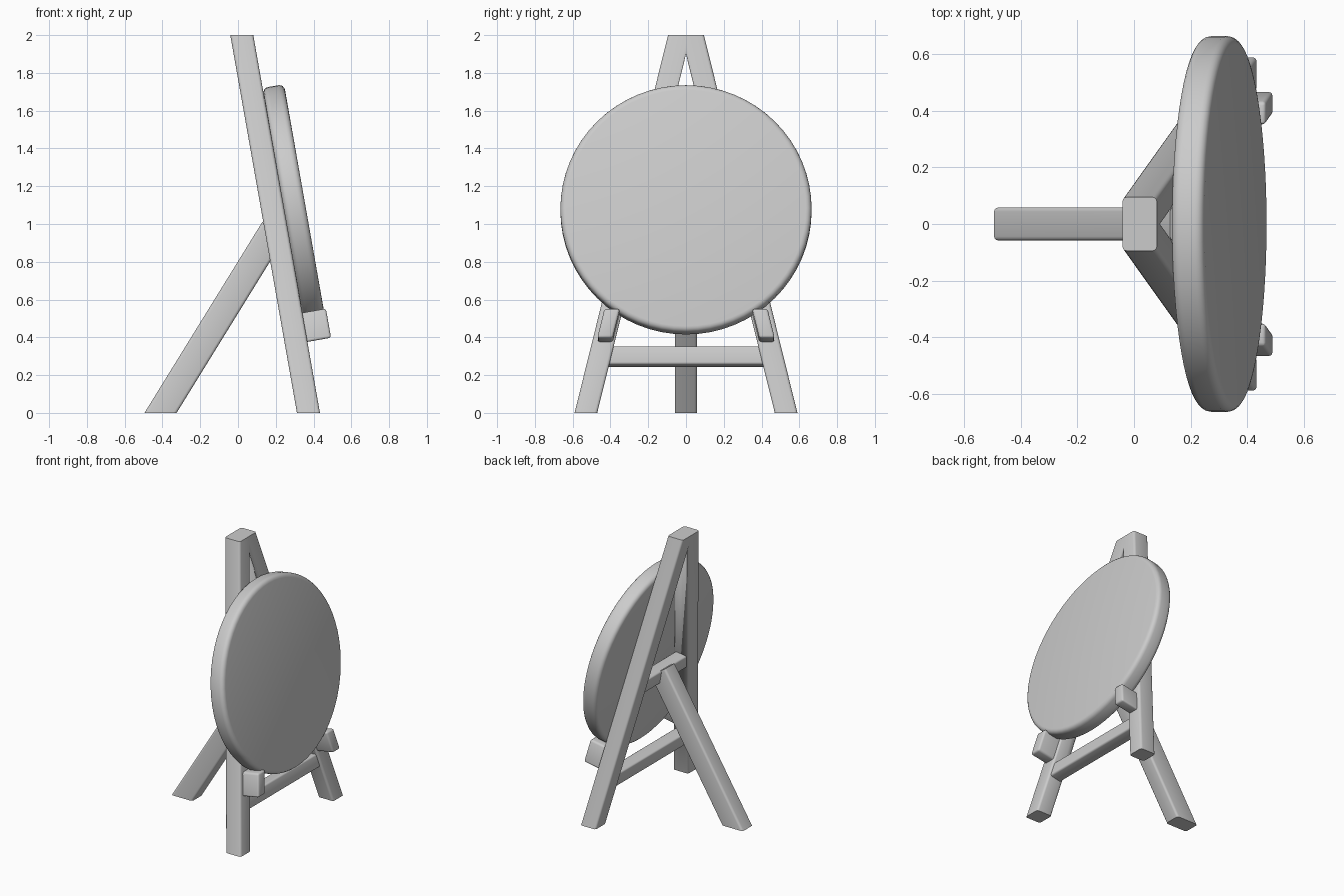
import bpy, bmesh, math
from mathutils import Vector

if "Cube" in bpy.data.objects:
    bpy.data.objects.remove(bpy.data.objects["Cube"])

TILT = math.radians(10)          # backward lean of the board and front legs
LEAN_X, LEAN_Y = -0.1765, -0.2475  # front leg drift per unit of height
AXIS = Vector((math.cos(TILT), 0, math.sin(TILT)))


def prism(name, end_a, end_b, radius, all_edges=False, mirror=False):
    """Rounded bar between two four-point ends."""
    bm = bmesh.new()
    a = [bm.verts.new(p) for p in end_a]
    b = [bm.verts.new(p) for p in end_b]
    bm.faces.new(a)
    bm.faces.new(b[::-1])
    for i in range(4):
        j = (i + 1) % 4
        bm.faces.new((a[i], b[i], b[j], a[j]))
    edges = [e for e in bm.edges
             if all_edges or (e.verts[0] in a) != (e.verts[1] in a)]
    bmesh.ops.bevel(bm, geom=edges, offset=radius, segments=3,
                    profile=0.5, affect='EDGES')
    bmesh.ops.recalc_face_normals(bm, faces=bm.faces)
    return finish(name, bm, mirror)


def finish(name, bm, mirror=False):
    mesh = bpy.data.meshes.new(name)
    bm.to_mesh(mesh)
    bm.free()
    ob = bpy.data.objects.new(name, mesh)
    bpy.context.collection.objects.link(ob)
    bpy.ops.object.select_all(action='DESELECT')
    ob.select_set(True)
    bpy.context.view_layer.objects.active = ob
    bpy.ops.object.shade_smooth_by_angle(angle=math.radians(40))
    if mirror:
        m = ob.modifiers.new("mirror", 'MIRROR')
        m.use_axis = (False, True, False)
        m.use_bisect_axis = (False, True, False)
    return ob


def rect(centre, u, v):
    c, u, v = Vector(centre), Vector(u), Vector(v)
    return [c - u - v, c + u - v, c + u + v, c - u + v]


# Splayed front legs, meeting at the top on the centre plane
ux, uy = (0.061, 0, 0), (0, 0.06, 0)
prism("front_legs", rect((0.373, 0.53, 0), ux, uy),
      rect((0.373 + 2 * LEAN_X, 0.53 + 2 * LEAN_Y, 2), ux, uy),
      0.015, mirror=True)

# Back leg, level at the foot and square-cut at its head
prism("back_leg", rect((-0.41, 0, 0), (0.085, 0, 0), (0, 0.059, 0)),
      rect((0.19, 0, 0.972), (0.062, 0, -0.0375), (0, 0.059, 0)), 0.015)

# Crossbars between the front legs
for name, z in (("lower_crossbar", 0.298), ("upper_crossbar", 0.945)):
    x = 0.373 + LEAN_X * z
    y = 0.53 + LEAN_Y * z
    up = Vector((-math.sin(TILT), 0, math.cos(TILT))) * 0.049
    prism(name, rect((x, -y, z), AXIS * 0.045, up),
          rect((x, y, z), AXIS * 0.045, up), 0.012)

# Pegs that hold the board
front = Vector((0.479, 0.41, 0.475))
pu, pv = Vector((LEAN_X, LEAN_Y, 1)) * 0.077, (0, 0.041, 0)
prism("pegs", rect(front - AXIS * 0.2, pu, pv), rect(front, pu, pv),
      0.013, all_edges=True, mirror=True)

# Round board with softened rim
bm = bmesh.new()
bmesh.ops.create_cone(bm, cap_ends=True, segments=64, radius1=0.665,
                      radius2=0.665, depth=0.116)
rim = [e for e in bm.edges if abs(e.verts[0].co.z - e.verts[1].co.z) < 1e-4]
bmesh.ops.bevel(bm, geom=rim, offset=0.03, segments=4, profile=0.5,
                affect='EDGES')
board = finish("round_board", bm)
board.rotation_euler = (0, math.pi / 2 - TILT, 0)
board.location = (0.302, 0, 1.075)
